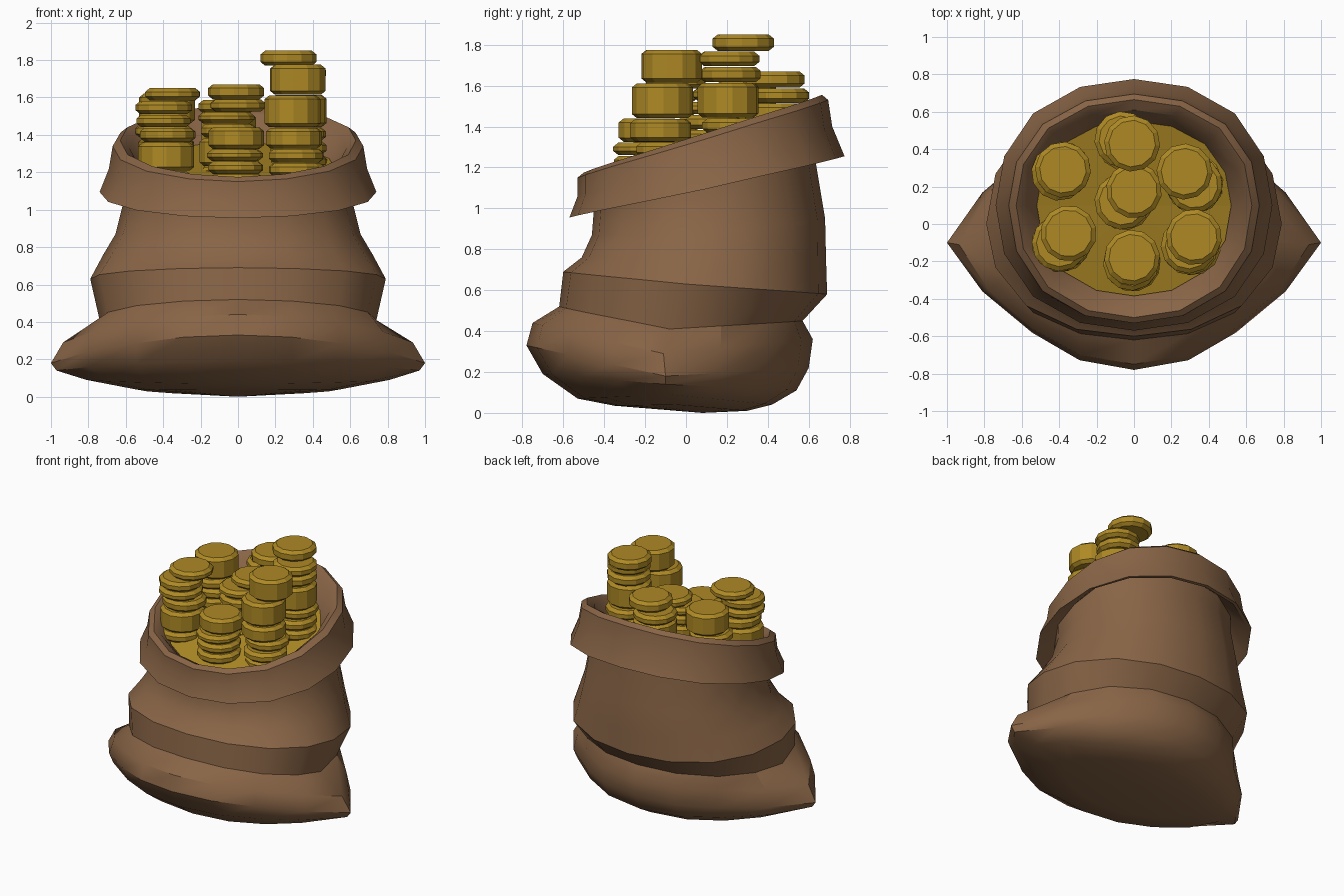
import bpy, bmesh, math, random
from math import sin, cos, pi

if "Cube" in bpy.data.objects:
    bpy.data.objects.remove(bpy.data.objects["Cube"])

random.seed(4)
N = 16


def material(name, rgb):
    m = bpy.data.materials.new(name)
    m.diffuse_color = (*rgb, 1)
    m.use_nodes = True
    m.node_tree.nodes["Principled BSDF"].inputs["Base Color"].default_value = m.diffuse_color
    return m


def finish(name, bm, mat, smooth=None):
    bmesh.ops.recalc_face_normals(bm, faces=bm.faces[:])
    me = bpy.data.meshes.new(name)
    bm.to_mesh(me)
    bm.free()
    me.materials.append(mat)
    ob = bpy.data.objects.new(name, me)
    bpy.context.collection.objects.link(ob)
    if smooth:
        bpy.ops.object.select_all(action='DESELECT')
        bpy.context.view_layer.objects.active = ob
        ob.select_set(True)
        bpy.ops.object.shade_smooth_by_angle(angle=math.radians(smooth))
    return ob


def sack_ring(bm, zf, zs, zb, yf, yb, ys, w, corner):
    """Tilted oval; heights at front/side/back, corner pulls the two side points out."""
    vs = []
    for i in range(N):
        t = 2 * pi * i / N
        c, s = cos(t), sin(t)
        q = 1 if corner else 1 + .03 * sin(2 * t) ** 2      # upper rings slightly squarer
        x = w * c * q + math.copysign(corner * abs(c) ** 10, c)
        y = ys + ((yb - ys) if s > 0 else (ys - yf)) * s * q
        z = zs + ((zb - zs) if s > 0 else (zs - zf)) * s
        vs.append(bm.verts.new((x, y, z)))
    return vs


def bridge(bm, a, b):
    n = len(a)
    for i in range(n):
        bm.faces.new((a[i], a[(i + 1) % n], b[(i + 1) % n], b[i]))


def fan(bm, ring, p):
    v = bm.verts.new(p)
    for i in range(len(ring)):
        bm.faces.new((ring[i], ring[(i + 1) % len(ring)], v))


brown = material("burlap", (0.25, 0.13, 0.062))
gold = material("gold", (0.42, 0.25, 0.018))

# sack: z front, side, back | y front, back, side | half width | corner pull
RINGS = [
    (.035, .04, .01, -.35, .30, -.05, .50, .05),
    (.07, .09, .04, -.53, .42, -.08, .71, .10),
    (.19, .14, .11, -.70, .54, -.10, .76, .21),
    (.33, .18, .22, -.78, .60, -.10, .76, .24),
    (.44, .29, .36, -.75, .62, -.11, .75, .185),
    (.52, .41, .45, -.62, .57, -.08, .74, 0),
    (.69, .63, .58, -.60, .69, 0, .79, 0),
    (.76, .76, .74, -.51, .685, .05, .72, 0),
    (.87, .87, .95, -.46, .68, .08, .655, 0),
    (1.0, 1.05, 1.25, -.45, .63, .10, .61, 0),
    # folded cuff and rim
    (1.05, 1.18, 1.36, -.46, .63, .10, .61, 0),
    (.97, 1.11, 1.25, -.555, .755, .10, .715, 0),
    (.955, 1.095, 1.255, -.57, .775, .10, .74, 0),
    (1.06, 1.22, 1.40, -.53, .715, .10, .69, 0),
    (1.15, 1.34, 1.53, -.53, .695, .10, .67, 0),
    (1.175, 1.37, 1.555, -.50, .665, .10, .63, 0),
    (1.15, 1.33, 1.52, -.45, .61, .10, .58, 0),
    (1.06, 1.19, 1.33, -.37, .54, .10, .51, 0),
]
bm = bmesh.new()
loops = [sack_ring(bm, *r) for r in RINGS]
for a, b in zip(loops, loops[1:]):
    bridge(bm, a, b)
fan(bm, loops[0], (0, .08, 0))
finish("sack", bm, brown, 35)

# gold surface filling the mouth
bm = bmesh.new()
fan(bm, sack_ring(bm, 1.09, 1.22, 1.36, -.385, .55, .1, .52, 0), (0, .1, 1.23))
finish("coin_fill", bm, gold)


# coins
def coin(bm, x, y, top, h, r=.15, n=12):
    turn = random.uniform(0, pi)
    bev = .02
    prev = None
    for rad, z in ((r - .025, top - h), (r, top - h + bev), (r, top - bev), (r - .025, top)):
        ring = [bm.verts.new((x + rad * cos(turn + 2 * pi * i / n),
                              y + rad * sin(turn + 2 * pi * i / n), z)) for i in range(n)]
        if prev:
            bridge(bm, prev, ring)
        else:
            bm.faces.new(ring[::-1])
        prev = ring
    bm.faces.new(prev)


# stacks: x, y, top, coin heights from the top down, drift of the lower coins
STACKS = [
    (-.35, -.05, 1.65, (.065, .07, .065, .075, .15, .07), (-.035, -.05)),
    (-.38, .29, 1.62, (.16, .07, .07, .07), (-.01, -.01)),
    (-.01, .43, 1.67, (.08, .07, .16, .07), (-.04, .01)),
    (.00, .18, 1.59, (.065, .06, .07, .15, .07), (-.06, -.05)),
    (-.01, -.18, 1.44, (.115, .06, .065, .07), (-.01, -.02)),
    (.32, -.07, 1.775, (.16, .17, .11, .07, .07, .07), (-.02, -.04)),
    (.27, .28, 1.85, (.08, .07, .075, .17, .07, .07, .07), (.06, -.06)),
]
bm = bmesh.new()
for x, y, top, heights, drift in STACKS:
    dx = dy = 0
    for h in heights:
        coin(bm, x + dx, y + dy, top, h)
        top -= h + .004
        dx, dy = (d + random.uniform(-.015, .015) for d in drift)
finish("coin_stacks", bm, gold)
